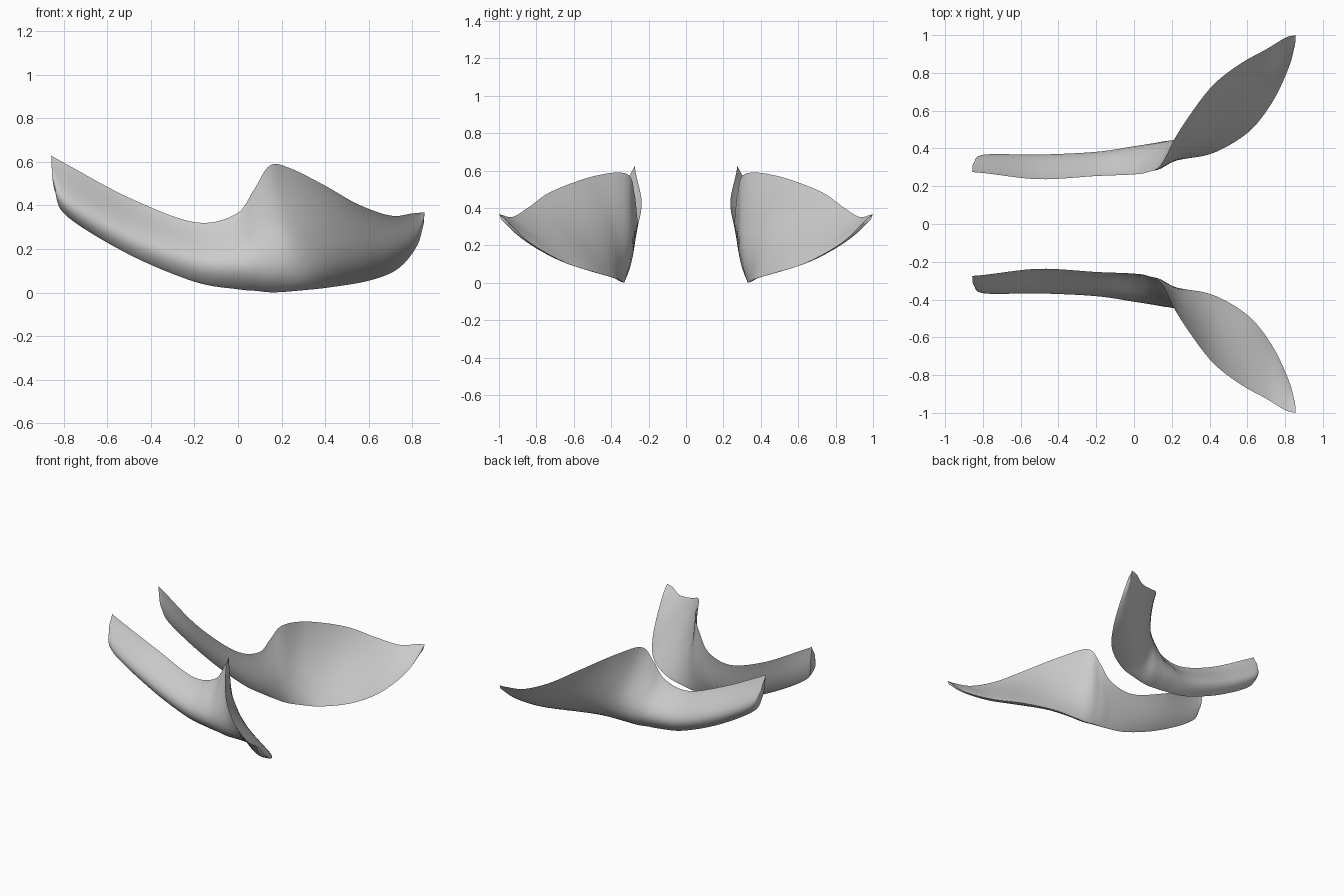
import bpy, bmesh, math
from mathutils import Vector

if "Cube" in bpy.data.objects:
    bpy.data.objects.remove(bpy.data.objects["Cube"])

# Stations along one shell: top edge, fullest point of the outer face, bottom edge
STATIONS = [
    ((-.857, .275, .628), (-.852, .32, .53), (-.842, .285, .47)),
    ((-.78, .268, .585), (-.795, .366, .43), (-.785, .31, .35)),
    ((-.50, .237, .435), (-.50, .365, .27), (-.50, .32, .175)),
    ((-.20, .254, .323), (-.20, .38, .155), (-.20, .325, .05)),
    ((-.01, .262, .36), (0, .41, .14), (0, .328, .015)),
    ((.075, .275, .475), (.09, .425, .15), (.08, .328, .008)),
    ((.145, .315, .582), (.17, .44, .16), (.16, .332, .001)),
    ((.235, .485, .572), (.27, .46, .15), (.27, .345, .008)),
    ((.40, .715, .49), (.42, .555, .15), (.43, .38, .025)),
    ((.55, .84, .405), (.575, .66, .15), (.61, .49, .057)),
    ((.70, .925, .353), (.71, .785, .185), (.735, .65, .11)),
    ((.80, .985, .363), (.81, .90, .255), (.82, .83, .212)),
    ((.855, 1.0, .368), (.852, .985, .335), (.853, .95, .32)),
]
PEAK = .65      # where the belly sits between top and bottom edge
STEPS, SIDES = 8, 16


def spline(points, steps):
    """Smooth curve passing through every point."""
    pts = [Vector(p) for p in points]
    pts = [2 * pts[0] - pts[1]] + pts + [2 * pts[-1] - pts[-2]]
    out = []
    for a, b, c, d in zip(pts, pts[1:], pts[2:], pts[3:]):
        for i in range(steps):
            t = i / steps
            out.append(.5 * (2 * b + (c - a) * t + (2 * a - 5 * b + 4 * c - d) * t * t
                             + (3 * b - a - 3 * c + d) * t ** 3))
    return out + [pts[-2]]


def section(top, mid, bottom):
    """Closed teardrop: bulging outer face, gently swollen inner face."""
    bulge = mid - top.lerp(bottom, PEAK)
    power = math.log(.5) / math.log(PEAK)
    # Inner face swells most where the strip turns into the flare
    inner = -.17 - .13 * max(0, 1 - abs(top.x - .27) / .3)

    def face(t, amount):
        w = max(0, math.sin(math.pi * t ** power)) ** .85
        return top.lerp(bottom, t) + bulge * w * amount

    ts = [.5 - .5 * math.cos(math.pi * i / SIDES) for i in range(SIDES + 1)]
    return [face(t, 1) for t in ts] + [face(t, inner) for t in ts[-2:0:-1]]


# Loft the curved shell, then mirror it to the other side
rails = [spline(rail, STEPS) for rail in zip(*STATIONS)]
bm = bmesh.new()
rings = [[bm.verts.new(p) for p in section(*s)] for s in zip(*rails)]
for r, s in zip(rings, rings[1:]):
    n = len(r)
    for i in range(n):
        j = (i + 1) % n
        bm.faces.new((r[i], r[j], s[j], s[i]))
bm.faces.new(rings[0])
bm.faces.new(rings[-1])
bmesh.ops.recalc_face_normals(bm, faces=bm.faces)
mesh = bpy.data.meshes.new("curved_side_shells")
bm.to_mesh(mesh)
bm.free()
shells = bpy.data.objects.new("curved_side_shells", mesh)
bpy.context.collection.objects.link(shells)
mirror = shells.modifiers.new("mirror", 'MIRROR')
mirror.use_axis = (False, True, False)
bpy.context.view_layer.objects.active = shells
shells.select_set(True)
bpy.ops.object.shade_smooth_by_angle(angle=math.radians(60))
